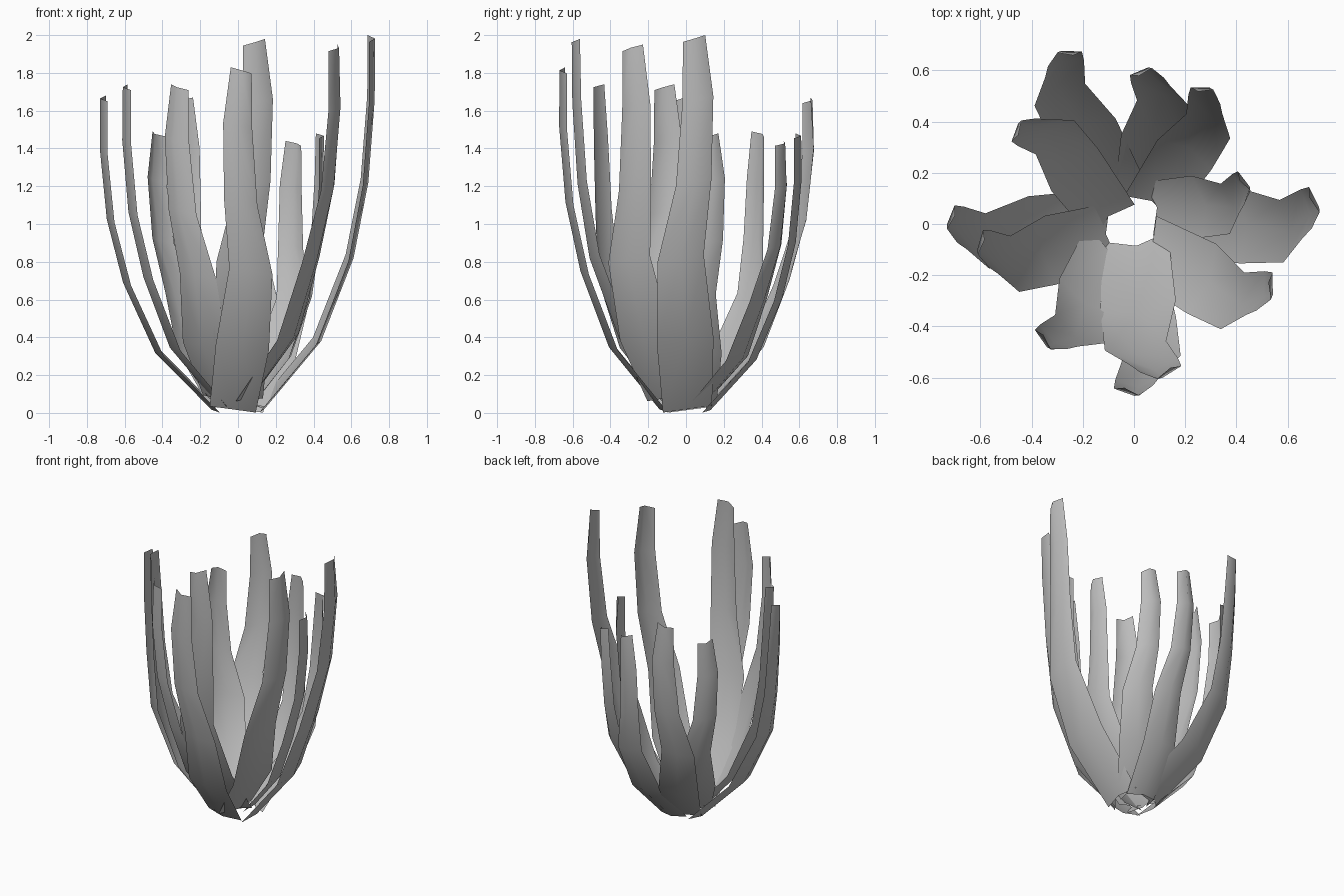
import bpy
import bmesh
from mathutils import Vector

cube = bpy.data.objects.get("Cube")
if cube:
    bpy.data.objects.remove(cube, do_unlink=True)

# One plain grey for every blade
grey = bpy.data.materials.new("soft_grey")
grey.use_nodes = True
colour = (0.5, 0.5, 0.5, 1.0)
grey.diffuse_color = colour
grey.node_tree.nodes["Principled BSDF"].inputs["Base Color"].default_value = colour

# Blade rows: reach toward tip, height fraction, sideways sway, half width
ROWS = [
    (0.0, 0.01, 0.0, 0.13),
    (0.51, 0.19, -0.03, 0.15),
    (0.80, 0.41, -0.064, 0.122),
    (0.94, 0.61, 0.0, 0.094),
    (1.0, 0.83, 0.02, 0.082),
    (1.0, 0.991, 0.0, 0.059),
]
SAG = 0.035  # how far the long edges curl inward


def make_blade(name, base, tip, height, side, lift):
    """Curved sheet from base to tip; side = -1 flips the sway."""
    base, tip = Vector(base), Vector(tip)
    span = tip - base
    out = span.normalized()
    across = Vector((-out.y, out.x)) * side
    size = 0.3 + 0.35 * height
    bm = bmesh.new()
    grid = []
    for reach, level, sway, half in ROWS:
        row = []
        for t in (-1, 0, 1):
            p = base + span * reach + across * (sway + half * t) * size
            p -= out * SAG * abs(t)
            z = height * (level + 0.009 * t) + lift * (1 - reach)
            row.append(bm.verts.new((p.x, p.y, z)))
        grid.append(row)
    for low, high in zip(grid, grid[1:]):
        for i in range(2):
            bm.faces.new((low[i], low[i + 1], high[i + 1], high[i]))
    if side < 0:
        bmesh.ops.reverse_faces(bm, faces=bm.faces[:])
    for face in bm.faces:
        face.smooth = True
    mesh = bpy.data.meshes.new(name)
    bm.to_mesh(mesh)
    bm.free()
    mesh.materials.append(grey)
    obj = bpy.data.objects.new(name, mesh)
    bpy.context.collection.objects.link(obj)


# Ring of blades: name, base, tip, height, sway side, lift of the base
BLADES = [
    ("left_outer_blade", (0.14, 0.01), (0.725, 0.045), 2.0, 1, 0.0),
    ("left_inner_blade", (0.09, 0.065), (0.455, 0.13), 1.48, 1, 0.04),
    ("front_left_blade", (0.07, -0.10), (0.535, -0.295), 1.95, 1, 0.06),
    ("front_outer_blade", (-0.025, -0.14), (0.02, -0.67), 1.83, -1, 0.0),
    ("front_inner_blade", (0.01, -0.085), (0.09, -0.605), 1.98, 1, 0.04),
    ("front_right_blade", (-0.10, -0.10), (-0.325, -0.49), 1.74, -1, 0.06),
    ("right_outer_blade", (-0.14, 0.02), (-0.73, -0.02), 1.68, -1, 0.0),
    ("right_inner_blade", (-0.11, -0.04), (-0.61, -0.12), 1.74, -1, 0.03),
    ("back_right_inner_blade", (-0.10, 0.03), (-0.44, 0.405), 1.49, 1, 0.05),
    ("back_right_outer_blade", (-0.06, 0.12), (-0.30, 0.67), 1.67, -1, 0.03),
    ("back_blade", (0.03, 0.13), (0.07, 0.61), 1.48, 1, 0.0),
    ("back_left_blade", (0.07, 0.09), (0.31, 0.525), 1.44, 1, 0.03),
]
for spec in BLADES:
    make_blade(*spec)
